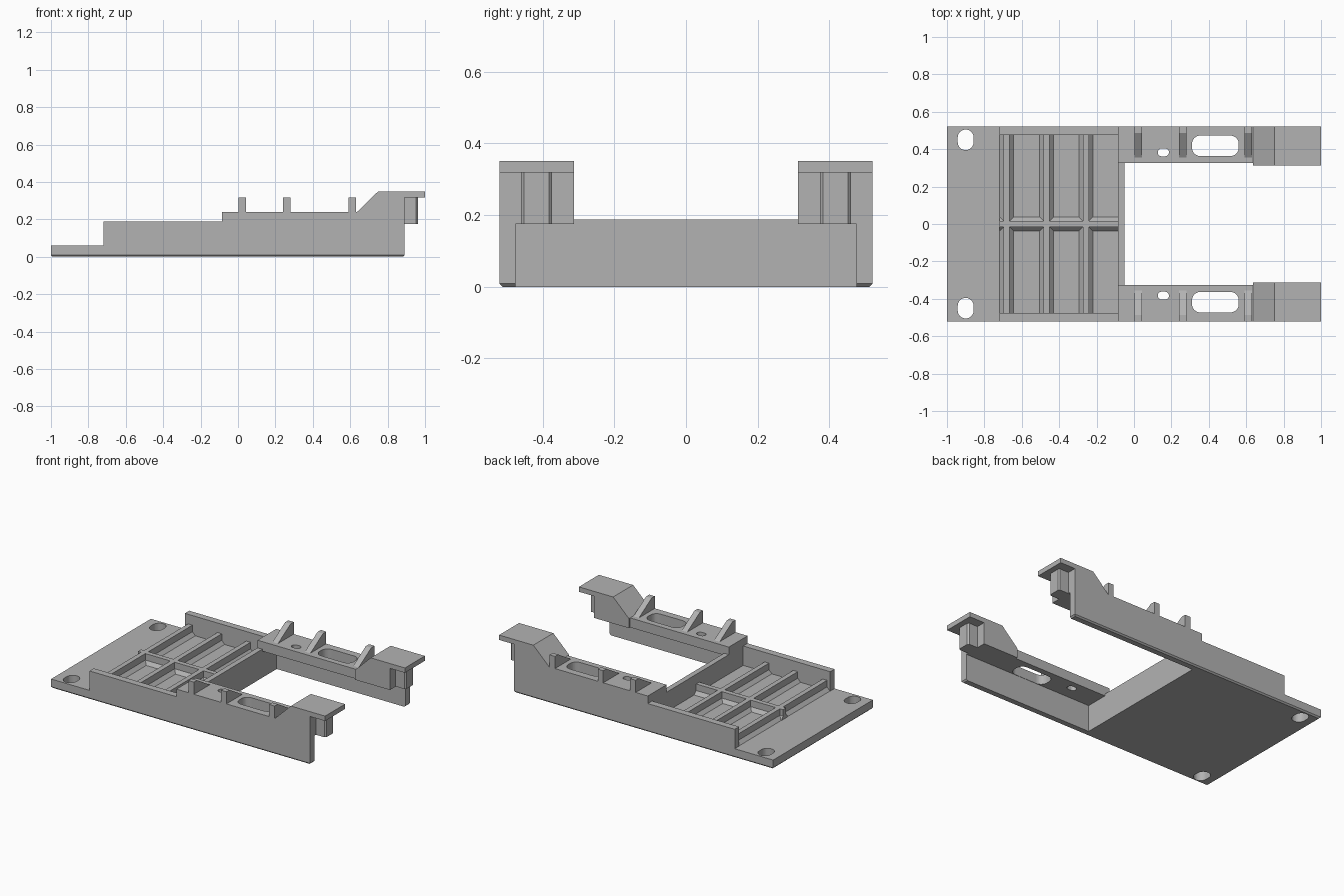
import bpy, bmesh, math
from mathutils import Vector

if "Cube" in bpy.data.objects:
    bpy.data.objects.remove(bpy.data.objects["Cube"])

GREY = bpy.data.materials.new("plain grey")
GREY.diffuse_color = (0.45, 0.45, 0.45, 1)
GREY.use_nodes = True
GREY.node_tree.nodes["Principled BSDF"].inputs["Base Color"].default_value = GREY.diffuse_color


def prism(name, outline, axis, a, b, bevel=None, width=0.009):
    """Extrude a 2D outline along an axis from a to b; bevel picks edges by midpoint."""
    place = {"x": lambda p, t: (t, p[0], p[1]),
             "y": lambda p, t: (p[0], t, p[1]),
             "z": lambda p, t: (p[0], p[1], t)}[axis]
    bm = bmesh.new()
    face = bm.faces.new([bm.verts.new(place(p, a)) for p in outline])
    ext = bmesh.ops.extrude_face_region(bm, geom=[face])
    move = Vector(place((0, 0), b - a))
    bmesh.ops.translate(bm, vec=move, verts=[v for v in ext["geom"] if isinstance(v, bmesh.types.BMVert)])
    bmesh.ops.recalc_face_normals(bm, faces=bm.faces)
    if bevel:
        edges = [e for e in bm.edges if bevel((e.verts[0].co + e.verts[1].co) / 2)]
        bmesh.ops.bevel(bm, geom=edges, offset=width, segments=1, affect="EDGES")
    mesh = bpy.data.meshes.new(name)
    bm.to_mesh(mesh)
    bm.free()
    mesh.materials.append(GREY)
    obj = bpy.data.objects.new(name, mesh)
    bpy.context.collection.objects.link(obj)
    return obj


def box(name, x0, x1, y0, y1, z0, z1, bevel=None, width=0.009):
    return prism(name, [(x0, y0), (x1, y0), (x1, y1), (x0, y1)], "z", z0, z1, bevel, width)


def slot_outline(cx, cy, w, h, r, n=8):
    """Rounded rectangle outline."""
    pts = []
    for q, (sx, sy) in enumerate([(1, 1), (-1, 1), (-1, -1), (1, -1)]):
        for i in range(n + 1):
            t = math.pi / 2 * (q + i / n)
            pts.append((cx + sx * (w / 2 - r) + r * math.cos(t),
                        cy + sy * (h / 2 - r) + r * math.sin(t)))
    return pts


def cut_slot(obj, cx, cy, w, h, r):
    """Cut a rounded slot straight down through a part."""
    cutter = prism("slot_cutter", slot_outline(cx, cy, w, h, r), "z", -0.5, 0.6)
    mod = obj.modifiers.new("slot", "BOOLEAN")
    mod.operation, mod.solver, mod.object = "DIFFERENCE", "EXACT", cutter
    bpy.context.view_layer.objects.active = obj
    bpy.ops.object.modifier_apply(modifier=mod.name)
    bpy.data.objects.remove(cutter)


# Base plate with mounting slots and chamfered lower rim
base = box("base_plate", -1, -0.05, -0.52, 0.52, 0, 0.06,
           lambda m: m.z < 1e-4 and m.x < -0.06)
for s in (1, -1):
    cut_slot(base, -0.9, s * 0.45, 0.085, 0.11, 0.0424)

# Cross wall closing the tray
box("cross_wall", -0.085, -0.05, -0.476, 0.476, 0.05, 0.188)

# Stiffening ribs with sloped feet
rib = [(-0.037, 0.055), (0.037, 0.055), (0.037, 0.06), (0.016, 0.082),
       (0.016, 0.125), (-0.016, 0.125), (-0.016, 0.082), (-0.037, 0.06)]
for cx in (-0.681, -0.467, -0.257):
    prism("cross_rib", [(cx + u, z) for u, z in rib], "y", -0.476, 0.476)
prism("centre_rib", rib, "x", -0.72, -0.08)

for s in (1, -1):
    # Outer side wall
    wall = [(-0.72, 0), (0.89, 0), (0.89, 0.238), (-0.085, 0.238),
            (-0.085, 0.188), (-0.72, 0.188)]
    prism("side_wall", wall, "y", s * 0.475, s * 0.52,
          lambda m: m.z < 1e-4 and (abs(m.y) > 0.51 or m.x > 0.88))

    # Arm shelf with two slots
    shelf = box("arm_shelf", -0.085, 0.88, s * 0.325, s * 0.476, 0.175, 0.238)
    cut_slot(shelf, 0.157, s * 0.383, 0.06, 0.042, 0.0208)
    cut_slot(shelf, 0.435, s * 0.418, 0.25, 0.11, 0.045)

    # Triangular gussets on the shelf
    for x in (0.003, 0.24, 0.592):
        prism("gusset", [(s * 0.52, 0.23), (s * 0.52, 0.318), (s * 0.487, 0.318),
                         (s * 0.355, 0.238), (s * 0.355, 0.23)], "x", x, x + 0.04)

    # Raised end block with ramp and overhanging lip
    block = [(0.635, 0.175), (0.635, 0.238), (0.75, 0.35), (1, 0.35),
             (1, 0.318), (0.89, 0.318), (0.89, 0.175)]
    prism("end_block", block, "y", s * 0.312, s * 0.52)

    # Post under the lip, with chamfered corners
    box("lip_post", 0.88, 0.962, s * 0.373, s * 0.46, 0.175, 0.325,
        lambda m: m.x > 0.96 and abs(m.z - 0.25) < 0.01)
